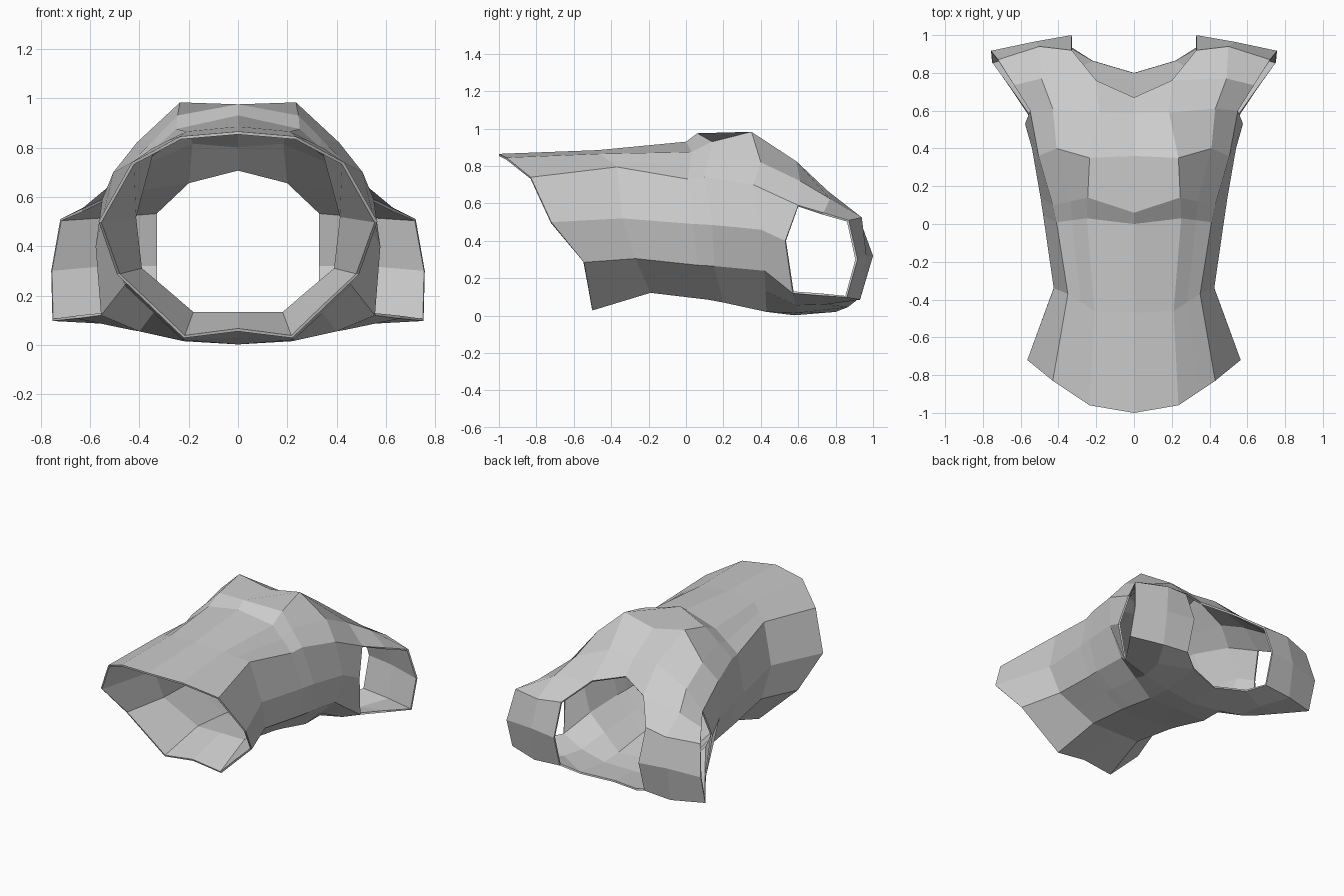
import bpy, bmesh
from mathutils import Vector


def mid(row, *spots):
    """Insert edge midpoints after the given indices (highest first)."""
    row = [Vector(p) for p in row]
    for i in sorted(spots, reverse=True):
        row.insert(i + 1, (row[i] + row[i + 1]) / 2)
    return row


def loft(bm, rows):
    """Bridge successive point rows with quads."""
    grid = [[bm.verts.new(p) for p in row] for row in rows]
    for a, b in zip(grid, grid[1:]):
        for i in range(len(a) - 1):
            bm.faces.new((a[i], a[i + 1], b[i + 1], b[i]))


# Half cross-sections of the trunk, front centre round to back centre
hem = mid([(0, -1, .865), (.235, -.96, .845), (.43, -.83, .74), (.565, -.72, .5),
           (.49, -.545, .285), (.22, -.5, .028), (0, -.5, .055)], 1, 4)
waist = mid([(0, -.47, .885), (.21, -.46, .865), (.35, -.37, .795), (.425, -.34, .52),
             (.40, -.27, .305), (.185, -.19, .122), (0, -.19, .122)], 1, 4)
ribs = mid([(0, 0, .93), (.25, .03, .875), (.41, .01, .73), (.48, .04, .49),
            (.43, .06, .27), (.2, .12, .085), (0, .12, .085)], 1, 4)
under_bust = mid([(0, .06, .975), (.245, .14, .93), (.43, .1, .74), (.495, .14, .485),
                  (.44, .15, .265), (.205, .2, .07), (0, .2, .07)], 1, 4)
bust = mid([(0, .36, .935), (.235, .35, .983), (.41, .40, .82), (.505, .36, .70),
            (.54, .40, .46), (.46, .42, .24), (.225, .43, .02), (0, .43, .03)], 5)
upper = [Vector(p) for p in [
    (0, .585, .81), (.185, .59, .825), (.43, .61, .72), (.55, .6, .59), (.577, .53, .4),
    (.555, .57, .12), (.4, .59, .055), (.22, .6, .015), (0, .58, .002)]]

# Shoulder strap rows: neck edge, middle, sleeve edge, running front to back
strap = [
    upper[1:4],
    [(.2, .76, .665), (.49, .77, .625), (.635, .735, .55)],
    [(.33, .92, .54), (.5, .94, .525), (.72, .87, .51)],
    [(.33, 1, .32), (.53, .965, .32), (.757, .917, .3)],
    [(.33, .935, .1), (.53, .93, .085), (.752, .86, .097)],
    [(.22, .865, .045), (.43, .75, .06), (.655, .72, .107)],
    upper[7:4:-1],
]

bm = bmesh.new()
loft(bm, [hem, waist, ribs, under_bust, bust, upper])
loft(bm, strap)
# Front and back centre panels up to the neckline
loft(bm, [upper[0:2], [(0, .67, .715), strap[1][0]]])
loft(bm, [upper[7:9], [strap[5][0], (0, .8, .02)]])
bmesh.ops.remove_doubles(bm, verts=bm.verts, dist=.0005)

mesh = bpy.data.meshes.new("torso_shell")
bm.to_mesh(mesh)
bm.free()
torso = bpy.data.objects.new("torso_shell", mesh)
bpy.context.collection.objects.link(torso)

# Mirror to the other side, then give the shell its thin wall
mirror = torso.modifiers.new("mirror", 'MIRROR')
mirror.use_clip = True
mirror.merge_threshold = .001
wall = torso.modifiers.new("wall", 'SOLIDIFY')
wall.thickness = .012
wall.offset = -1
